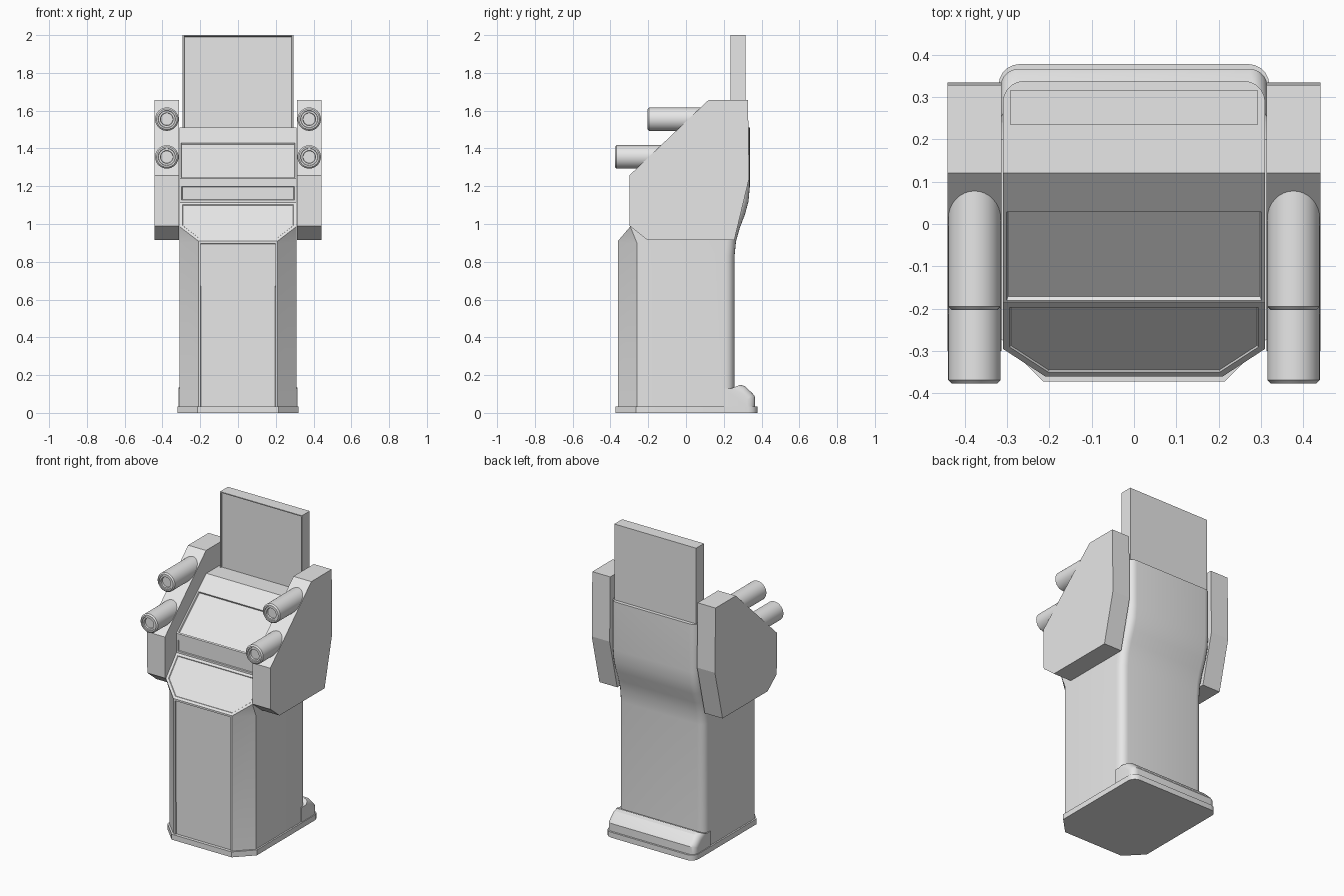
import bpy, bmesh, math
from mathutils import Vector

old = bpy.data.objects.get("Cube")
if old:
    bpy.data.objects.remove(old, do_unlink=True)

grey = bpy.data.materials.new("light grey")
grey.use_nodes = True
grey.diffuse_color = (0.8, 0.8, 0.8, 1)
grey.node_tree.nodes["Principled BSDF"].inputs["Base Color"].default_value = (0.8, 0.8, 0.8, 1)


def prism(points, lo, hi, place):
    """Closed solid: outline points swept from lo to hi; place maps (a, b, sweep) to xyz."""
    bm = bmesh.new()
    face = bm.faces.new([bm.verts.new(place(a, b, lo)) for a, b in points])
    grown = bmesh.ops.extrude_face_region(bm, geom=[face])["geom"]
    shift = Vector(place(0, 0, hi)) - Vector(place(0, 0, lo))
    bmesh.ops.translate(bm, vec=shift, verts=[v for v in grown if isinstance(v, bmesh.types.BMVert)])
    bmesh.ops.recalc_face_normals(bm, faces=bm.faces)
    return bm


def along_x(a, b, s):
    return (s, a, b)


def along_z(a, b, s):
    return (a, b, s)


def round_edges(bm, test, size, segments=5):
    edges = [e for e in bm.edges if test(*(v.co for v in e.verts))]
    bmesh.ops.bevel(bm, geom=edges, offset=size, segments=segments, profile=0.5, affect='EDGES')


def recess(bm, test, border, depth):
    bm.normal_update()
    faces = [f for f in bm.faces if test(f.normal, f.calc_center_median())]
    bmesh.ops.inset_individual(bm, faces=faces, thickness=border, depth=0, use_even_offset=True)
    bmesh.ops.inset_individual(bm, faces=faces, thickness=0.003, depth=-depth, use_even_offset=True)


def finish(name, bm, angle=30):
    mesh = bpy.data.meshes.new(name)
    bm.to_mesh(mesh)
    bm.free()
    mesh.materials.append(grey)
    obj = bpy.data.objects.new(name, mesh)
    bpy.context.collection.objects.link(obj)
    bpy.ops.object.select_all(action='DESELECT')
    obj.select_set(True)
    bpy.context.view_layer.objects.active = obj
    bpy.ops.object.shade_smooth_by_angle(angle=math.radians(angle))
    return obj


# Cabinet body: side profile with an S-curved back
HALF = 0.31
profile = [(-0.36, 0.02), (-0.36, 0.91), (-0.187, 1.115), (-0.187, 1.21), (-0.187, 1.24),
           (0.035, 1.435), (0.12, 1.51), (0.338, 1.51), (0.338, 1.2), (0.331, 1.12),
           (0.312, 1.05), (0.285, 0.98), (0.265, 0.91), (0.257, 0.83), (0.256, 0.02)]
body = prism(profile, -HALF, HALF, along_x)
round_edges(body, lambda a, b: a.y > 0.2 and b.y > 0.2 and abs(a.x - b.x) < 0.01 and abs(a.z - b.z) > 0.01, 0.05)

# Chamfer the front corners
for side in (-1, 1):
    cut = bmesh.ops.bisect_plane(body, geom=body.verts[:] + body.edges[:] + body.faces[:],
                                 plane_co=(side * 0.21, -0.36, 0), plane_no=(side, -1, 0), clear_outer=True)
    rim = [g for g in cut["geom_cut"] if isinstance(g, bmesh.types.BMEdge)]
    bmesh.ops.holes_fill(body, edges=rim, sides=0)
bmesh.ops.recalc_face_normals(body, faces=body.faces)

# Flare the corners under the control panel
body.normal_update()
walls = [f for f in body.faces if abs(f.normal.x) > 0.5 and f.calc_center_median().y < 0.2]
parts = set(walls) | {e for f in walls for e in f.edges} | {v for f in walls for v in f.verts}
bmesh.ops.bisect_plane(body, geom=list(parts), plane_co=(0, 0, 0.9), plane_no=(0, 0, 1))
for v in body.verts:
    if abs(abs(v.co.x) - HALF) < 0.005 and abs(v.co.y + 0.26) < 0.01 and v.co.z > 0.95:
        v.co.y, v.co.z = -0.295, 0.987

# Recessed front door, control panel, slot band and screen
recess(body, lambda n, c: n.y < -0.99 and c.z < 0.9, 0.012, 0.008)
recess(body, lambda n, c: n.y < -0.5 and n.z > 0.4 and 0.93 < c.z < 1.11, 0.016, 0.004)
recess(body, lambda n, c: n.y < -0.99 and 1.12 < c.z < 1.2, 0.012, 0.006)
recess(body, lambda n, c: n.y < -0.5 and n.z > 0.4 and 1.26 < c.z < 1.42, 0.009, 0.01)
finish("cabinet_body", body)

# Base plate with chamfered front and rounded back corners
outline = [(-0.215, -0.372), (0.215, -0.372), (0.32, -0.265), (0.32, 0.378), (-0.32, 0.378), (-0.32, -0.265)]
base = prism(outline, 0, 0.035, along_z)
round_edges(base, lambda a, b: a.y > 0.3 and b.y > 0.3 and abs(a.z - b.z) > 0.01, 0.05)
finish("base_plate", base)

# Rear kick bump
kick = prism([(0.2, 0.03), (0.366, 0.03), (0.366, 0.085), (0.355, 0.1), (0.312, 0.142), (0.285, 0.148), (0.24, 0.13), (0.2, 0.13)],
             -0.315, 0.315, along_x)
round_edges(kick, lambda a, b: a.y > 0.28 and b.y > 0.28 and abs(a.x - b.x) < 0.01, 0.04)
finish("rear_kick_bump", kick)

# Header sign with a thin frame
sign = prism([(0.235, 1.49), (0.235, 2), (0.315, 2), (0.315, 1.49)], -0.293, 0.293, along_x)
recess(sign, lambda n, c: n.y < -0.9, 0.006, 0.008)
finish("header_sign", sign)

# Side pods and their barrels
pod_profile = [(-0.3, 1.257), (0.12, 1.657), (0.328, 1.657), (0.334, 1.24), (0.256, 0.915),
               (-0.205, 0.915), (-0.298, 0.99)]
barrel_profile = [(0, 0.015), (0.032, 0.015), (0.034, 0.004), (0.044, 0.004), (0.046, 0), (0.054, 0), (0.062, 0.008)]


def barrel(name, x, y, z, length):
    bm = bmesh.new()
    ring = barrel_profile + [(0.062, length), (0, length)]
    verts = [bm.verts.new((x + r, y + d, z)) for r, d in ring]
    edges = [bm.edges.new(pair) for pair in zip(verts, verts[1:])]
    bmesh.ops.spin(bm, geom=verts + edges, cent=(x, y, z), axis=(0, 1, 0), angle=math.tau, steps=32)
    bmesh.ops.remove_doubles(bm, verts=bm.verts, dist=0.0005)
    bmesh.ops.recalc_face_normals(bm, faces=bm.faces)
    finish(name, bm)


for label, side in (("left", 1), ("right", -1)):
    inner, outer = sorted((side * 0.313, side * 0.441))
    finish(label + "_pod", prism(pod_profile, inner, outer, along_x), 10)
    barrel(label + "_upper_barrel", side * 0.377, -0.203, 1.555, 0.32)
    barrel(label + "_lower_barrel", side * 0.377, -0.377, 1.355, 0.3)
